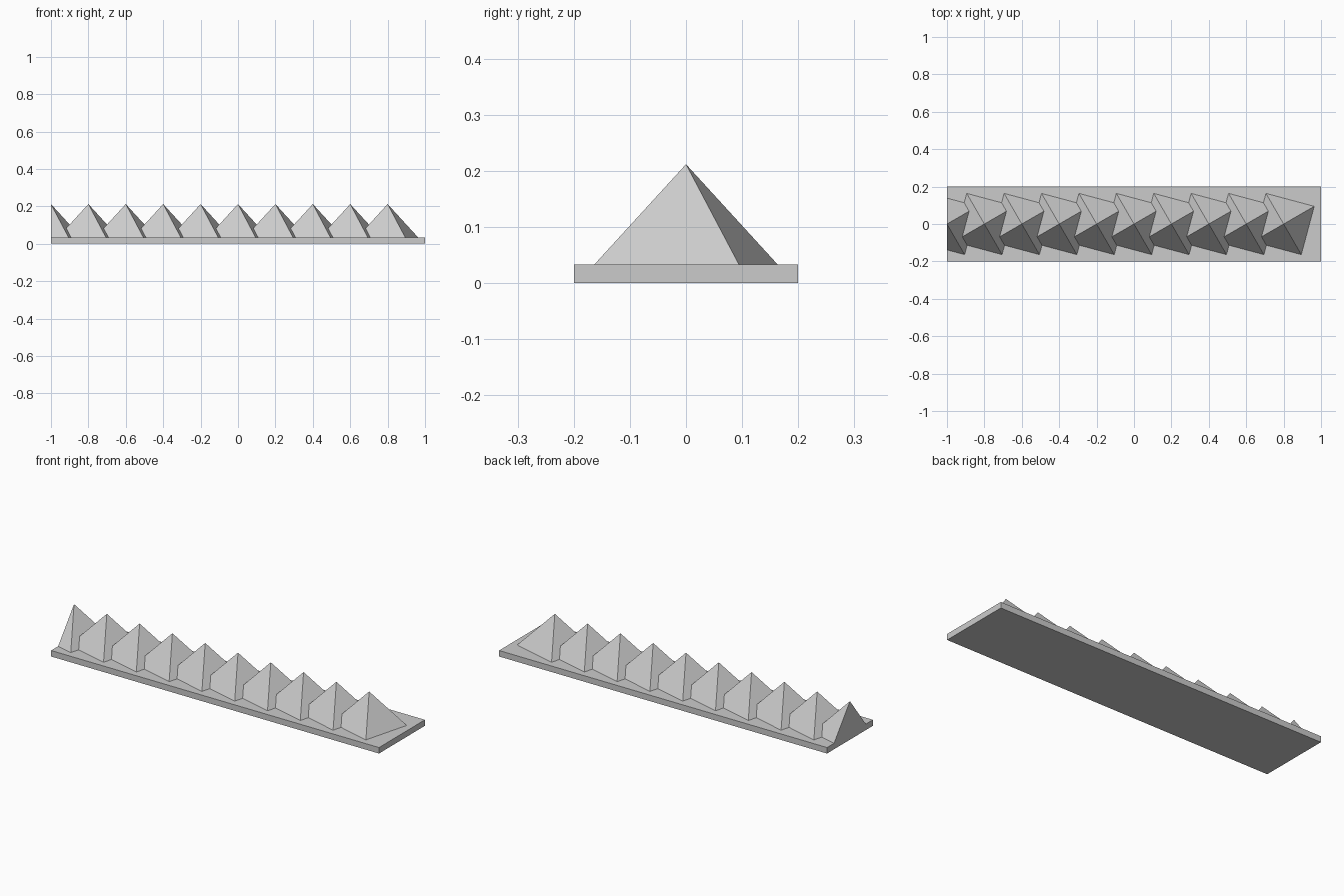
import bpy
import bmesh
import math
from mathutils import Matrix

PLATE_TOP = 0.033
APEX = 0.212
RADIUS = 0.189
SPACING = 0.2

cube = bpy.data.objects.get("Cube")
if cube:
    bpy.data.objects.remove(cube, do_unlink=True)

grey = bpy.data.materials.new("light grey")
grey.use_nodes = True
colour = (0.6, 0.6, 0.6, 1)
grey.diffuse_color = colour
grey.node_tree.nodes["Principled BSDF"].inputs["Base Color"].default_value = colour


def add_object(name, bm):
    bmesh.ops.recalc_face_normals(bm, faces=bm.faces)
    mesh = bpy.data.meshes.new(name)
    bm.to_mesh(mesh)
    bm.free()
    mesh.materials.append(grey)
    obj = bpy.data.objects.new(name, mesh)
    bpy.context.collection.objects.link(obj)
    return obj


# Flat base strip
bm = bmesh.new()
bmesh.ops.create_cube(bm, size=1, matrix=Matrix.Translation((0, 0, PLATE_TOP / 2))
                      @ Matrix.Diagonal((2, 0.4, PLATE_TOP, 1)))
add_object("base_plate", bm)

# Row of square pyramids, each turned 30 degrees
for i in range(10):
    bm = bmesh.new()
    x = -1 + i * SPACING
    corners = []
    for k in range(4):
        a = math.radians(30 + 90 * k)
        corners.append(bm.verts.new((x + RADIUS * math.cos(a),
                                     RADIUS * math.sin(a), PLATE_TOP)))
    tip = bm.verts.new((x, 0, APEX))
    bm.faces.new(corners)
    for k in range(4):
        bm.faces.new((corners[k], corners[(k + 1) % 4], tip))

    # The first pyramid is sliced flush with the end of the plate
    if i == 0:
        bmesh.ops.bisect_plane(bm, geom=bm.verts[:] + bm.edges[:] + bm.faces[:],
                               plane_co=(-1, 0, 0), plane_no=(-1, 0, 0),
                               clear_outer=True)
        rim = [e for e in bm.edges if e.is_boundary]
        bmesh.ops.holes_fill(bm, edges=rim, sides=0)
    add_object(f"pyramid_{i + 1}", bm)
